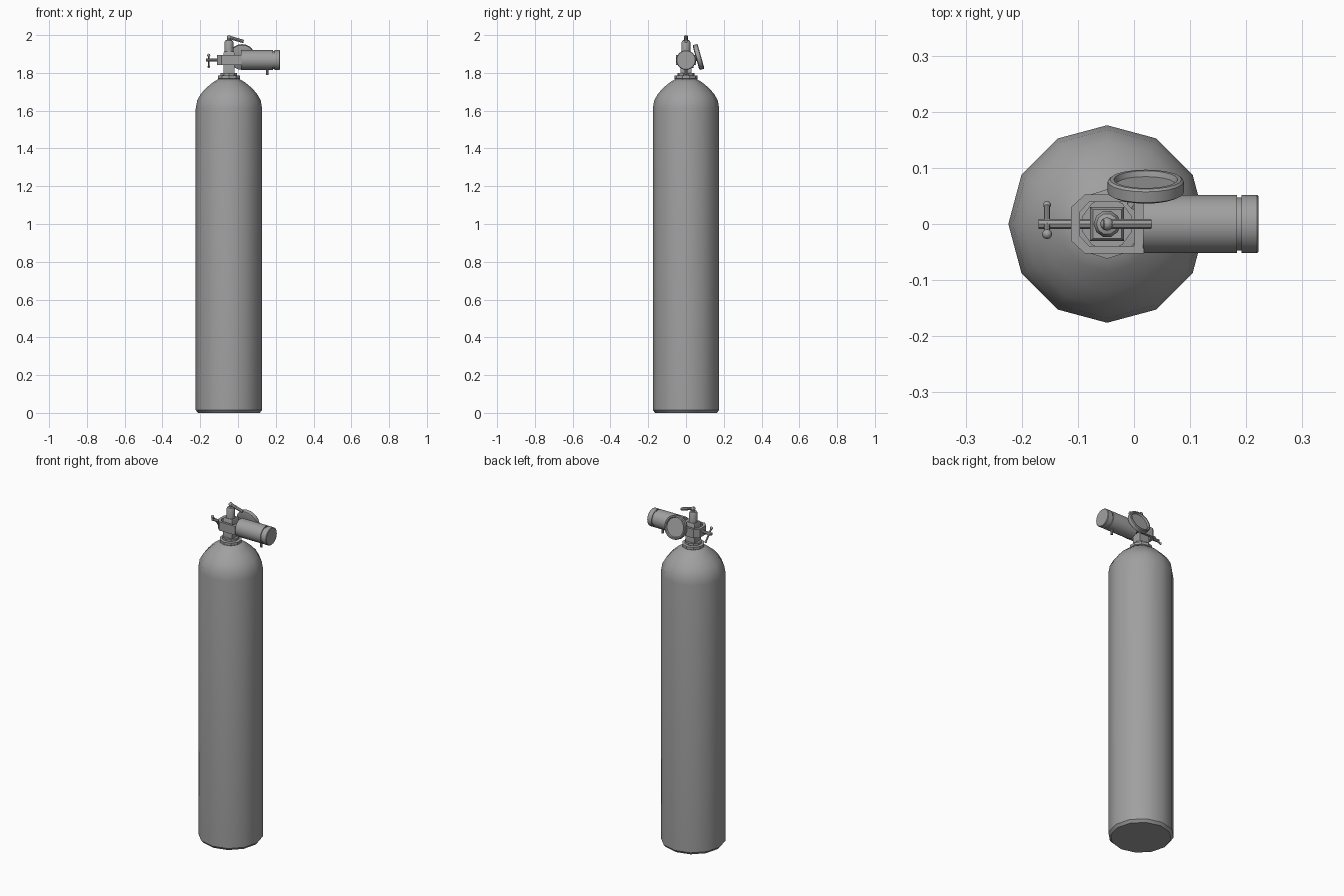
import bpy, bmesh
from math import radians, sin, cos, pi
from mathutils import Vector

if "Cube" in bpy.data.objects:
    bpy.data.objects.remove(bpy.data.objects["Cube"], do_unlink=True)

grey = bpy.data.materials.new("grey metal")
grey.use_nodes = True
colour = (0.35, 0.35, 0.35, 1)
grey.diffuse_color = colour
grey.node_tree.nodes["Principled BSDF"].inputs["Base Color"].default_value = colour

CX = -0.048      # axis of the tank
VZ = 1.868       # height of the valve axis


def finish(name, bm, smooth=35):
    bmesh.ops.recalc_face_normals(bm, faces=bm.faces)
    mesh = bpy.data.meshes.new(name)
    bm.to_mesh(mesh)
    bm.free()
    mesh.materials.append(grey)
    ob = bpy.data.objects.new(name, mesh)
    bpy.context.collection.objects.link(ob)
    bpy.ops.object.select_all(action="DESELECT")
    ob.select_set(True)
    bpy.context.view_layer.objects.active = ob
    bpy.ops.object.shade_smooth_by_angle(angle=radians(smooth))
    return ob


def lathe(name, profile, sides, origin, axis=(0, 0, 1), turn=0):
    """Closed turned part; profile holds (radius, distance along axis)."""
    bm = bmesh.new()
    rot = Vector((0, 0, 1)).rotation_difference(Vector(axis).normalized())
    rings = []
    for r, d in profile:
        ring = []
        for i in range(sides):
            a = 2 * pi * i / sides + turn
            p = rot @ Vector((r * cos(a), r * sin(a), d))
            ring.append(bm.verts.new(p + Vector(origin)))
        rings.append(ring)
    for lo, hi in zip(rings, rings[1:]):
        for i in range(sides):
            j = (i + 1) % sides
            bm.faces.new((lo[i], lo[j], hi[j], hi[i]))
    bm.faces.new(rings[0][::-1])
    bm.faces.new(rings[-1])
    return finish(name, bm)


def rod(name, a, b, r, sides=8):
    a, b = Vector(a), Vector(b)
    return lathe(name, [(r, 0), (r, (b - a).length)], sides, a, b - a)


def ball(name, centre, r):
    bm = bmesh.new()
    bmesh.ops.create_uvsphere(bm, u_segments=10, v_segments=6, radius=r)
    bmesh.ops.translate(bm, vec=centre, verts=bm.verts)
    return finish(name, bm, 60)


# Tank with domed shoulder
lathe("tank", [(0.163, 0), (0.176, 0.015), (0.176, 1.61), (0.168, 1.655),
               (0.148, 1.69), (0.121, 1.72), (0.085, 1.75), (0.055, 1.768)],
      12, (CX, 0, 0))

# Neck collar and stem
lathe("neck_collar", [(0.054, 1.765), (0.062, 1.77), (0.062, 1.785), (0.046, 1.787),
                      (0.046, 1.80), (0.03, 1.80), (0.03, 1.85)], 10, (CX, 0, 0), turn=pi / 10)

# Square valve post with round head
side = 0.03 * 2 ** 0.5
lathe("valve_post", [(side, 1.80), (side, 1.905), (side * 0.85, 1.912)], 4, (CX, 0, 0), turn=pi / 4)
lathe("valve_head", [(0.024, 1.90), (0.024, 1.962), (0.019, 1.972), (0.01, 1.975), (0.01, 1.988)],
      10, (CX, 0, 0))
ball("lever_pivot", (CX, 0, 1.988), 0.012)

# Yoke: chamfered frame with an opening around the post
outer = [(-0.112, -0.03), (-0.087, -0.053), (0.018, -0.053),
         (0.018, 0.053), (-0.087, 0.053), (-0.112, 0.03)]
inner = [(-0.096, -0.022), (-0.08, -0.039), (0.0, -0.039),
         (0.0, 0.039), (-0.08, 0.039), (-0.096, 0.022)]
bm = bmesh.new()
loops = [[bm.verts.new((x, y, VZ + h)) for x, y in pts]
         for pts, h in ((outer, -0.026), (outer, 0.026), (inner, 0.026), (inner, -0.026))]
for k in range(4):
    a, b = loops[k], loops[(k + 1) % 4]
    for i in range(6):
        j = (i + 1) % 6
        bm.faces.new((a[i], a[j], b[j], b[i]))
finish("yoke", bm)

# Horizontal outlet barrel with groove near its end
lathe("outlet_barrel", [(0.052, 0.016), (0.052, 0.184), (0.047, 0.184), (0.047, 0.192),
                        (0.052, 0.192), (0.052, 0.219), (0.049, 0.222)],
      16, (0, 0, VZ), (1, 0, 0))
rod("barrel_pin", (0.155, 0, 1.83), (0.155, 0, 1.788), 0.007)

# Clamp screw with T handle
rod("clamp_screw", (-0.17, 0, VZ), (-0.06, 0, VZ), 0.009)
ends = [(-0.155, -0.018, 1.893), (-0.155, 0.034, 1.832)]
rod("handle_bar", *ends, 0.005)
for end, label in zip(ends, ("front", "back")):
    ball("handle_knob_" + label, end, 0.009 if label == "front" else 0.007)

# Tilted lever on the valve head
rod("lever", (CX - 0.008, 0, 1.991), (0.03, 0, 1.966), 0.009)

# Pressure gauge, leaning back, with recessed dial
lean = (0, 0.96, 0.27)
lathe("gauge", [(0.06, -0.014), (0.068, -0.01), (0.068, 0.01), (0.064, 0.014),
                (0.057, 0.014), (0.054, 0.004)], 20, (0.021, 0.066, 1.884), lean)
rod("gauge_stem", (0.0, 0.03, VZ), (0.021, 0.06, 1.88), 0.016)
